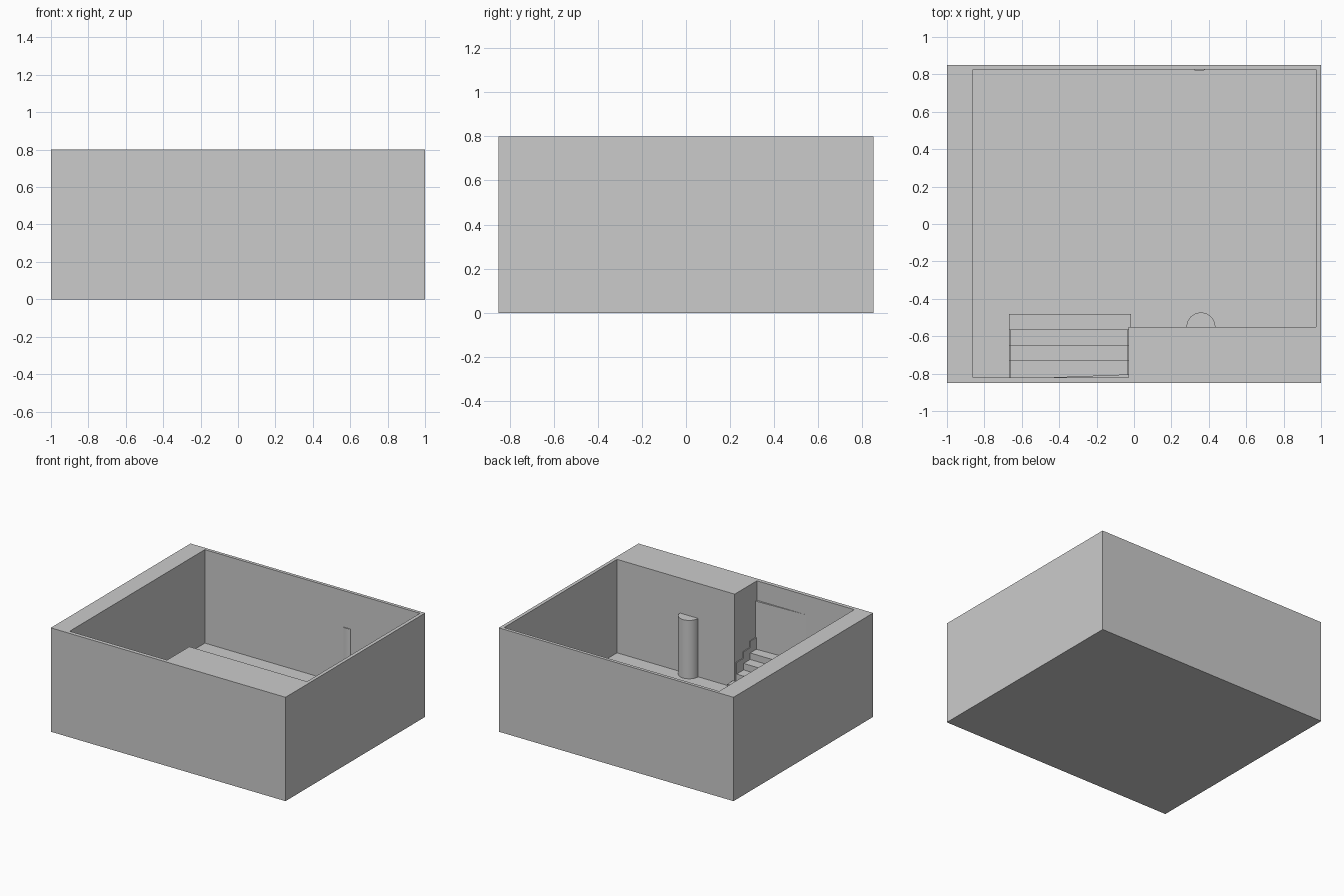
import bpy, bmesh, math

if "Cube" in bpy.data.objects:
    bpy.data.objects.remove(bpy.data.objects["Cube"])

FLOOR = 0.08


def mesh_object(name, bm):
    bmesh.ops.recalc_face_normals(bm, faces=bm.faces)
    mesh = bpy.data.meshes.new(name)
    bm.to_mesh(mesh)
    bm.free()
    obj = bpy.data.objects.new(name, mesh)
    bpy.context.collection.objects.link(obj)
    return obj


def prism(name, outline, low, high, axis="z"):
    """Extrude a 2D outline along z (outline is x, y) or x (outline is y, z)."""
    bm = bmesh.new()
    if axis == "z":
        verts = [bm.verts.new((a, b, low)) for a, b in outline]
        offset = (0, 0, high - low)
    else:
        verts = [bm.verts.new((low, a, b)) for a, b in outline]
        offset = (high - low, 0, 0)
    face = bm.faces.new(verts)
    result = bmesh.ops.extrude_face_region(bm, geom=[face], use_keep_orig=True)
    moved = [g for g in result["geom"] if isinstance(g, bmesh.types.BMVert)]
    bmesh.ops.translate(bm, verts=moved, vec=offset)
    return mesh_object(name, bm)


def box(name, x0, x1, y0, y1, z0, z1):
    return prism(name, [(x0, y0), (x1, y0), (x1, y1), (x0, y1)], z0, z1)


def smooth(obj):
    bpy.ops.object.select_all(action="DESELECT")
    obj.select_set(True)
    bpy.context.view_layer.objects.active = obj
    bpy.ops.object.shade_smooth_by_angle(angle=math.radians(30))


# Open-topped room: solid block with an L-shaped hollow
room = box("room_shell", -1, 1, -0.85, 0.85, 0, 0.8)
hollow = prism("hollow_cutter", [(-0.86, -0.82), (-0.03, -0.82), (-0.03, -0.55),
                                 (0.973, -0.55), (0.973, 0.825), (-0.86, 0.825)], FLOOR, 1.0)
hollow.hide_render = True
cut = room.modifiers.new("hollow", "BOOLEAN")
cut.operation = "DIFFERENCE"
cut.solver = "EXACT"
cut.object = hollow
bpy.context.view_layer.objects.active = room
bpy.ops.object.modifier_apply(modifier=cut.name)
bpy.data.objects.remove(hollow, do_unlink=True)

# Half-round column on the inner front wall
N = 20
half = [(0.358 + 0.077 * math.cos(math.pi * i / N),
         -0.55 + 0.077 * math.sin(math.pi * i / N)) for i in range(N + 1)]
smooth(prism("half_column", half, FLOOR, 0.53))

# Shallow sliver of a column showing through the back wall
sliver = [(0.35 + 0.03 * math.cos(math.pi * i / 8),
           0.826 - 0.008 * math.sin(math.pi * i / 8)) for i in range(9)]
smooth(prism("back_column", sliver, FLOOR, 0.52))

# Stairs down from the front wall, widest at the bottom
RISE = 0.05
step_fronts = [-0.48, -0.565, -0.65, -0.73]
for i, front in enumerate(step_fronts):
    wide = 0.006 if i == 0 else 0
    right = -0.015 if i == 0 else -0.03
    box(f"step_{i + 1}", -0.662 - wide, right, -0.82, front,
        FLOOR + i * RISE, FLOOR + (i + 1) * RISE)

# Thin stepped stringers on both sides of the stairs
profile = [(-0.82, FLOOR), (-0.565, FLOOR)]
for i, front in enumerate(step_fronts[1:]):
    top = FLOOR + (i + 2) * RISE + 0.09
    back = step_fronts[i + 2] if i < 2 else -0.82
    profile += [(front, top), (back, top)]
for name, x in (("stringer_left", -0.667), ("stringer_right", -0.036)):
    prism(name, profile, x, x + 0.008, axis="x")

# Slightly skewed panel on the wall above the stairs
prism("wall_panel", [(-0.47, -0.821), (-0.03, -0.821), (-0.03, -0.804)], 0.28, 0.65)
